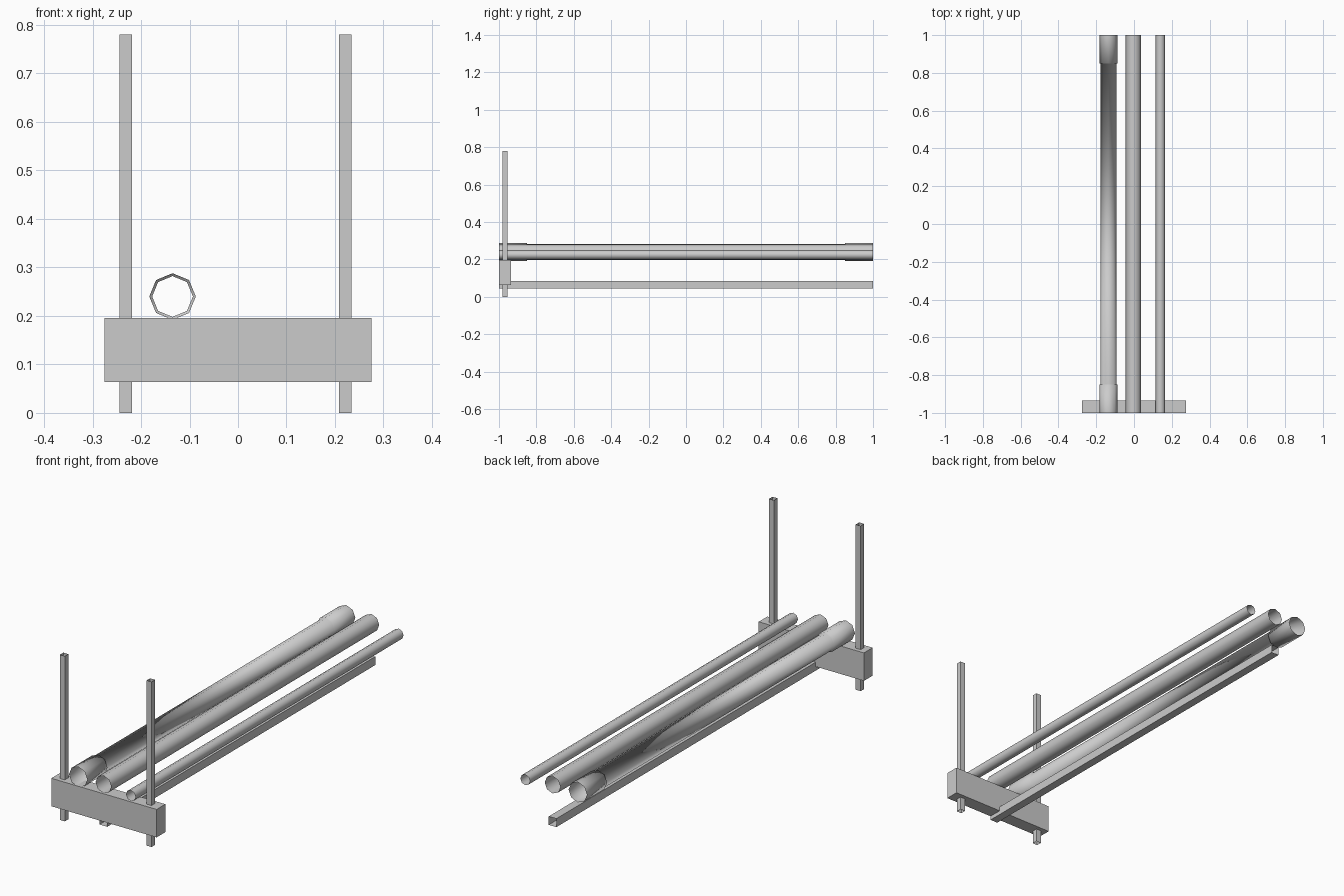
import bpy, bmesh, math

if "Cube" in bpy.data.objects:
    bpy.data.objects.remove(bpy.data.objects["Cube"])


def finish(name, bm, smooth=False):
    bmesh.ops.recalc_face_normals(bm, faces=bm.faces)
    for f in bm.faces:
        f.smooth = smooth
    mesh = bpy.data.meshes.new(name)
    bm.to_mesh(mesh)
    bm.free()
    obj = bpy.data.objects.new(name, mesh)
    bpy.context.collection.objects.link(obj)
    return obj


def pipe(name, x, z, profile, sides=8):
    """Open thin-walled pipe along y; profile lists (y, radius)."""
    bm = bmesh.new()
    rings = []
    for y, r in profile:
        angles = [2 * math.pi * i / sides for i in range(sides)]
        rings.append([bm.verts.new((x + r * math.cos(a), y, z + r * math.sin(a))) for a in angles])
    for a, b in zip(rings, rings[1:]):
        for i in range(sides):
            j = (i + 1) % sides
            bm.faces.new((a[i], a[j], b[j], b[i]))
    # keep the collar steps crisp
    for e in bm.edges:
        if len(e.link_faces) == 2 and e.calc_face_angle(0) > math.radians(60):
            e.smooth = False
    return finish(name, bm, smooth=True)


def box(name, lo, hi, open_axis=None):
    """Box between two corners; open_axis leaves both ends of that axis open."""
    bm = bmesh.new()
    bmesh.ops.create_cube(bm, size=1)
    for v in bm.verts:
        v.co = [lo[k] + (v.co[k] + 0.5) * (hi[k] - lo[k]) for k in range(3)]
    if open_axis is not None:
        bm.normal_update()
        ends = [f for f in bm.faces if abs(f.normal[open_axis]) > 0.9]
        bmesh.ops.delete(bm, geom=ends, context='FACES_ONLY')
    return finish(name, bm)


# Cross beam at the front
box("cross_beam", (-0.275, -1, 0.064), (0.275, -0.935, 0.196))

# Upright square tubes passing through the beam
for side, x in (("left", -0.2315), ("right", 0.2215)):
    box(side + "_post", (x - 0.013, -0.98, 0), (x + 0.013, -0.954, 0.78), open_axis=2)

# Long square tube below the beam
box("lower_square_tube", (-0.023, -1, 0.045), (0.017, 1, 0.085), open_axis=1)

# Round pipes lying on the beam: collared, plain and thin
pipe("collared_pipe", -0.135, 0.24,
     [(-1, 0.048), (-0.85, 0.048), (-0.85, 0.042), (0.85, 0.042), (0.85, 0.048), (1, 0.048)])
pipe("plain_pipe", -0.003, 0.24, [(-1, 0.041), (1, 0.041)])
pipe("thin_pipe", 0.14, 0.225, [(-1, 0.025), (1, 0.025)])
